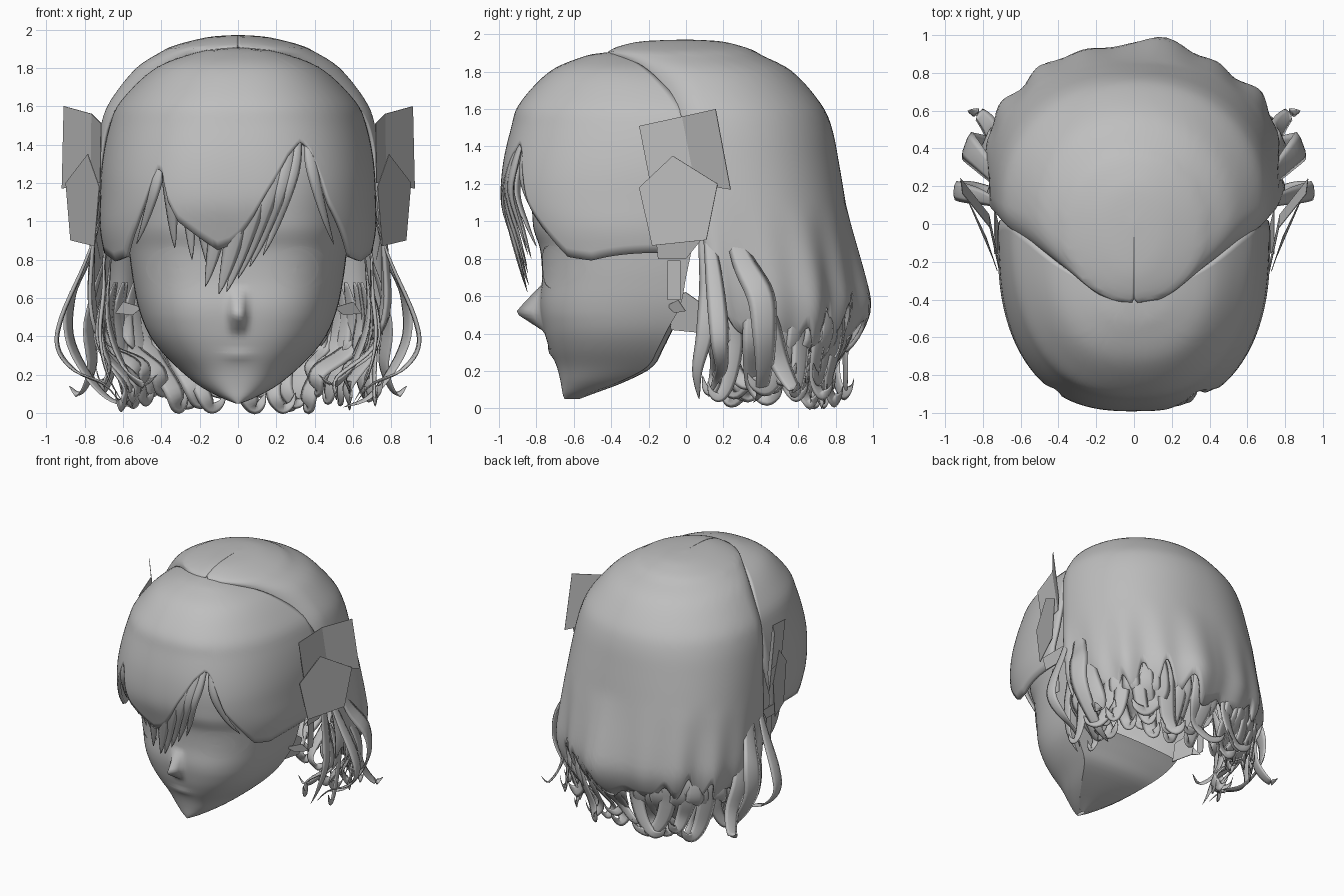
import bpy, bmesh, math, random
from mathutils import Vector
from mathutils.bvhtree import BVHTree

if "Cube" in bpy.data.objects:
    bpy.data.objects.remove(bpy.data.objects["Cube"])

random.seed(4)
grey = bpy.data.materials.new("plain_grey")
grey.diffuse_color = (0.52, 0.52, 0.52, 1)
grey.use_nodes = True
grey.node_tree.nodes["Principled BSDF"].inputs["Base Color"].default_value = grey.diffuse_color


def make(name, verts, faces, smooth=True, thick=0.0, weld=False):
    me = bpy.data.meshes.new(name)
    me.from_pydata([tuple(v) for v in verts], [], faces)
    if weld:
        bm = bmesh.new()
        bm.from_mesh(me)
        bmesh.ops.remove_doubles(bm, verts=bm.verts, dist=.0005)
        bm.to_mesh(me)
        bm.free()
    me.materials.append(grey)
    ob = bpy.data.objects.new(name, me)
    bpy.context.collection.objects.link(ob)
    for p in me.polygons:
        p.use_smooth = smooth
    if thick:
        mod = ob.modifiers.new("thickness", 'SOLIDIFY')
        mod.thickness, mod.offset = thick, -1
    return ob


def spline(pts, n):
    """Catmull-Rom through tuples of any length, n samples per span."""
    out = []
    for i in range(len(pts) - 1):
        p = [pts[max(0, min(len(pts) - 1, i + k))] for k in (-1, 0, 1, 2)]
        for s in range(n):
            t = s / n
            out.append([b + 0.5 * t * (c - a + t * (2*a - 5*b + 4*c - d + t * (3*(b - c) + d - a)))
                        for a, b, c, d in zip(*p)])
    return out + [list(pts[-1])]


def sample(keys, x):
    """Linear lookup by the first value."""
    ks = sorted(keys)
    if x <= ks[0][0]:
        return ks[0]
    for a, b in zip(ks, ks[1:]):
        if x <= b[0]:
            t = (x - a[0]) / max(b[0] - a[0], 1e-9)
            return [p + (q - p) * t for p, q in zip(a, b)]
    return ks[-1]


def spow(v, e):
    return math.copysign(abs(v) ** e, v)


def ring(row, a, e):
    z, w, yc, rf, rb = row[:5]
    s = spow(math.sin(a), 2 / e)
    return Vector((w * spow(math.cos(a), 2 / e), yc + s * (rb if s > 0 else rf), z))


def shell(name, rows, front, hem, cols, levels, squareness, power, warp=None, thick=0.0):
    """Open shell lofted through level sections; each column ends at its hem height."""
    top, verts, faces = rows[0][0], [], []
    for j in range(levels + 1):
        for i in range(cols + 1):
            u = i / cols
            z = top - (top - hem(u)) * (j / levels) ** power
            row = sample(rows, z)
            a0 = math.radians(max(row[5], -90))
            a = -math.pi + math.pi * u if front else a0 + (math.pi - 2 * a0) * u
            p = ring(row, a, sample(squareness, z)[1])
            p.z = z
            verts.append(warp(p, u) if warp else p)
    w = cols + 1
    for j in range(levels):
        for i in range(cols):
            faces.append((j*w + i, (j+1)*w + i, (j+1)*w + i + 1, j*w + i + 1))
    return make(name, verts, faces, True, thick, True), verts, faces


def locks(name, items):
    """Flattened strands pointed at both ends: (path, half width, half depth)."""
    verts, faces, n = [], [], 6
    for path, wid, dep in items:
        pts = [Vector(p) for p in spline(path, 5)]
        m, base = len(pts), len(verts)
        for k, p in enumerate(pts):
            t = k / (m - 1)
            tan = (pts[min(k+1, m-1)] - pts[max(k-1, 0)]).normalized()
            out = Vector((p.x, p.y - 0.1, 0)).normalized()
            side = tan.cross(out).normalized()
            nor = side.cross(tan)
            f = (0.15 + 0.85 * math.sin(min(t / 0.4, 1) * math.pi / 2)) * (1 - t ** 2) + 0.02
            for q in range(n):
                b = 2 * math.pi * q / n
                verts.append(p + side * wid * f * math.cos(b) + nor * dep * f * math.sin(b))
        for k in range(m - 1):
            for q in range(n):
                r = (q + 1) % n
                faces.append((base + k*n + q, base + k*n + r, base + (k+1)*n + r, base + (k+1)*n + q))
        faces.append(tuple(base + q for q in reversed(range(n))))
        faces.append(tuple(base + (m-1)*n + q for q in range(n)))
    return make(name, verts, faces)


# Face: mask with pointed nose and a small lip ridge
face_rows = spline([(z, w, y, r, r, 0) for z, w, y, r in [
    (1.6, .5, .1, .7), (1.3, .6, .1, .9), (1.0, .59, .05, .87), (.85, .57, .03, .81),
    (.7, .55, 0, .77), (.55, .52, -.03, .75), (.42, .47, -.1, .66), (.32, .4, -.15, .58),
    (.22, .3, -.21, .48), (.14, .2, -.36, .31), (.08, .09, -.52, .14), (.05, .015, -.6, .05)]], 6)


def nose(p, u):
    if p.y < -0.4:
        ramp = max(0, 1 - abs(p.z - .51) / (.15 if p.z > .51 else .1))
        p.y -= .135 * ramp * math.exp(-(p.x / .035) ** 2)
        p.y -= .012 * math.exp(-(p.x / .08) ** 2 - ((p.z - .3) / .025) ** 2)
    return p


face, fv, ff = shell("face", face_rows, True, lambda u: .05, 120, 76,
                     [(.1, 2.3), (.5, 2.8), (1.0, 2.9)], 1, nose)
tree = BVHTree.FromPolygons(fv, ff)

# Underside of the jaw, spanning between the two jaw lines
jaw, jf, n = [], [], 12
for j in range(17):
    r = sample(face_rows, .05 + .4 * j / 16)
    for i in range(n + 1):
        k = 2 * i / n - 1
        jaw.append((r[1] * k, r[2] + .03 * (1 - k * k), r[0]))
for j in range(16):
    for i in range(n):
        b = j * (n + 1) + i
        jf.append((b, b + n + 1, b + n + 2, b + 1))
make("jaw_underside", jaw, jf)


def patch(name, cx, cz, rx, rz, lift):
    """Thin plate with a crisp rim that follows the face."""
    verts, faces, n, rings = [], [], 32, 5
    radii = [max(k / rings, .01) for k in range(rings + 1)] + [1, 1]
    for k, s in enumerate(radii):
        for i in range(n):
            a = 2 * math.pi * i / n
            x, z = cx + rx * s * math.cos(a), cz + rz * s * math.sin(a)
            hit = tree.ray_cast(Vector((x, -2, z)), Vector((0, 1, 0)))[0]
            verts.append((x, (hit.y if hit else -.6) - (lift if k < rings + 2 else -.001), z))
    for k in range(rings + 2):
        if k != rings and k < rings + 1:
            for i in range(n):
                j = (i + 1) % n
                faces.append((k*n + i, (k+1)*n + i, (k+1)*n + j, k*n + j))
    make(name, verts, faces)


for s, tag in ((-1, "left"), (1, "right")):
    patch("eye_" + tag, s * .325, .755, .155, .115, .005)
    patch("iris_" + tag, s * .305, .755, .115, .105, .009)
    patch("mouth_line_" + tag, s * .09, .318, .04, .003, .003)

# Front hair: cap whose hem dips into a fringe and opens at the temples
front_rows = spline([(z, w, y, r, r, 0) for z, w, y, r in [
    (1.908, 0, -.36, 0), (1.9, .1, -.36, .09), (1.88, .22, -.32, .23), (1.8, .43, -.19, .54),
    (1.63, .61, -.03, .86), (1.5, .67, .02, .955), (1.3, .71, .02, 1.0), (1.1, .72, -.02, .97),
    (.95, .72, -.07, .88), (.8, .69, -.1, .8)]], 5)
hem_keys = [(-.72, .84), (-.66, .79), (-.6, .81), (-.52, .98), (-.42, 1.27), (-.39, 1.27), (-.35, 1.1),
            (-.3, 1.0), (-.2, .92), (-.1, .85), (-.02, .88), (.06, 1.0), (.14, 1.15), (.26, 1.34),
            (.34, 1.42), (.38, 1.38), (.46, 1.1), (.54, .93), (.6, .81), (.66, .79), (.72, .84)]
shell("front_hair", front_rows, True,
      lambda u: sample(hem_keys, .71 * spow(math.sin(math.pi * (u - .5)), .8))[1],
      110, 34, [(1.2, 2.6), (1.7, 2.35)], 1.5, None, .025)

# Fringe strands: (top x, top z, tip x, tip z, half width)
fringe = [(-.36, 1.4, -.33, .86, .05), (-.27, 1.55, -.24, .8, .06), (-.22, 1.45, -.14, .72, .06),
          (-.05, 1.4, -.17, .66, .07), (.06, 1.45, -.1, .62, .08), (.15, 1.5, -.06, .63, .07),
          (.22, 1.5, .0, .7, .06), (.28, 1.5, .06, .76, .05), (.32, 1.48, .13, .82, .04),
          (.36, 1.5, .5, .88, .04), (-.4, 1.4, -.53, .88, .04)]
items = []
for xt, zt, xe, ze, w in fringe:
    path = []
    for t in (0, .25, .5, .8, 1):
        x, z = xt + (xe - xt) * t ** 1.6, zt + (ze - zt) * t
        row = sample(front_rows, max(z, .95))
        y = row[2] - row[3] * (1 - min(.98, abs(x) / row[1]) ** 2.5) ** .4
        path.append((x, y + .02 * (1 - t) + .1 * t ** 3, z))
    items.append((path, w, .018))
locks("fringe_strands", items)

# Back hair: long cap whose front edge tapers forward to the crown
back_rows = spline([
    (1.972, 0, 0, 0, 0, -90), (1.963, .14, 0, .23, .18, -90), (1.935, .27, 0, .36, .3, -90),
    (1.91, .35, .0, .41, .37, -90), (1.89, .39, .0, .42, .4, -75), (1.8, .53, .05, .38, .52, -47),
    (1.63, .665, .1, .35, .62, -28), (1.5, .715, .12, .36, .66, -18), (1.3, .745, .15, .35, .67, -15),
    (1.0, .77, .2, .4, .67, -14), (.7, .785, .25, .4, .67, -14), (.55, .78, .27, .4, .66, -14),
    (.4, .74, .29, .4, .59, -12), (.28, .67, .3, .4, .5, -10)], 5)


def flutes(p, u):
    k = max(0, min(1, (1.1 - p.z) / .6))
    f = 1 + k * (.018 * math.sin(u * 58) + .018 * math.sin(u * 31 + 1)
                 + .08 * math.exp(-((u - .48) / .06) ** 2))
    return Vector((p.x * f, .2 + (p.y - .2) * f, p.z))


shell("back_hair", back_rows, False,
      lambda u: .4 + .12 * math.sin(u * 47) * math.sin(u * 29) + .05 * math.sin(u * 90),
      140, 44, [(1.0, 2.35), (1.7, 2.05)], 2, flutes, .02)

# Curled tips all round the back hem
items = []
for i in range(38):
    a = math.radians(-12 + 204 * (i + random.uniform(-.4, .4)) / 37)
    turn, curl = random.choice((-1, 1)), random.uniform(.1, .25)
    low, fl = random.uniform(.015, .16), random.uniform(.75, 1.03)

    def at(z, f, da=0.0):
        p = ring(sample(back_rows, max(z, .42)), a + turn * da, 2.35)
        return (p.x * f, .2 + (p.y - .2) * f, z)
    items.append(([at(.68, .88), at(.5, .95), at(.34, .96), at(low + .1, fl - .06, curl * .3),
                   at(low + .01, fl - .04, curl * .8), at(low + .03, fl, curl * 1.3),
                   at(low + .09, fl + .02, curl * 1.5)], random.uniform(.05, .08), .012))
locks("hair_tips", items)

# Loose side locks that sweep outward then curl in
side = [([(.7, .1, 1.05), (.8, .14, .78), (.92, .17, .5), (.94, .18, .34), (.85, .19, .22),
          (.7, .16, .15), (.62, .12, .06)], .06),
        ([(.7, .2, 1.1), (.78, .3, .8), (.87, .4, .6), (.88, .42, .4), (.8, .42, .22), (.68, .4, .08),
          (.55, .36, .03)], .09),
        ([(.7, .08, .95), (.7, .12, .65), (.72, .1, .4), (.68, .06, .2), (.6, .07, .05)], .06),
        ([(.66, .12, .85), (.68, .2, .5), (.6, .22, .25), (.5, .16, .15), (.42, .17, .2)], .07),
        ([(.68, .3, .85), (.78, .42, .5), (.76, .5, .25), (.82, .58, .1), (.88, .6, .14)], .08)]
for s, tag in ((-1, "left"), (1, "right")):
    locks("side_locks_" + tag, [([(s * x, y, z) for x, y, z in p], w, .014) for p, w in side])


# Hair ornaments: thin folded sheets, hanging strips and low-poly ears
def sheet(name, s, pts, faces):
    make(name, [(s * x, y, z) for x, y, z in pts], faces, False, .004)


for s, tag in ((-1, "left"), (1, "right")):
    sheet("pentagon_bow_" + tag, s,
          [(.725, -.25, 1.18), (.785, -.07, 1.35), (.9, .17, 1.2), (.875, .11, .9), (.75, -.18, .87)],
          [(0, 1, 2, 3, 4)])
    sheet("folded_bow_" + tag, s,
          [(.715, -.25, 1.51), (.765, -.02, 1.56), (.91, .16, 1.6), (.92, .24, 1.17), (.77, .05, 1.2),
           (.72, -.19, 1.2)], [(0, 1, 4, 5), (1, 2, 3, 4)])
    sheet("hanging_strip_" + tag, s,
          [(.74, -.16, .9), (.74, .08, .9), (.72, .0, .8), (.72, -.15, .8),
           (.7, -.1, .79), (.7, -.03, .79), (.69, -.03, .58), (.69, -.1, .58)],
          [(0, 1, 2, 3), (4, 5, 6, 7)])
    sheet("ear_" + tag, s,
          [(.48, -.1, .6), (.5, .0, .62), (.5, .1, .55), (.46, .12, .4), (.44, -.08, .42)],
          [(0, 1, 2, 3, 4)])
    sheet("ear_tab_" + tag, s,
          [(.5, -.1, .55), (.6, -.04, .58), (.64, .0, .52), (.55, -.06, .51)], [(0, 1, 2, 3)])
